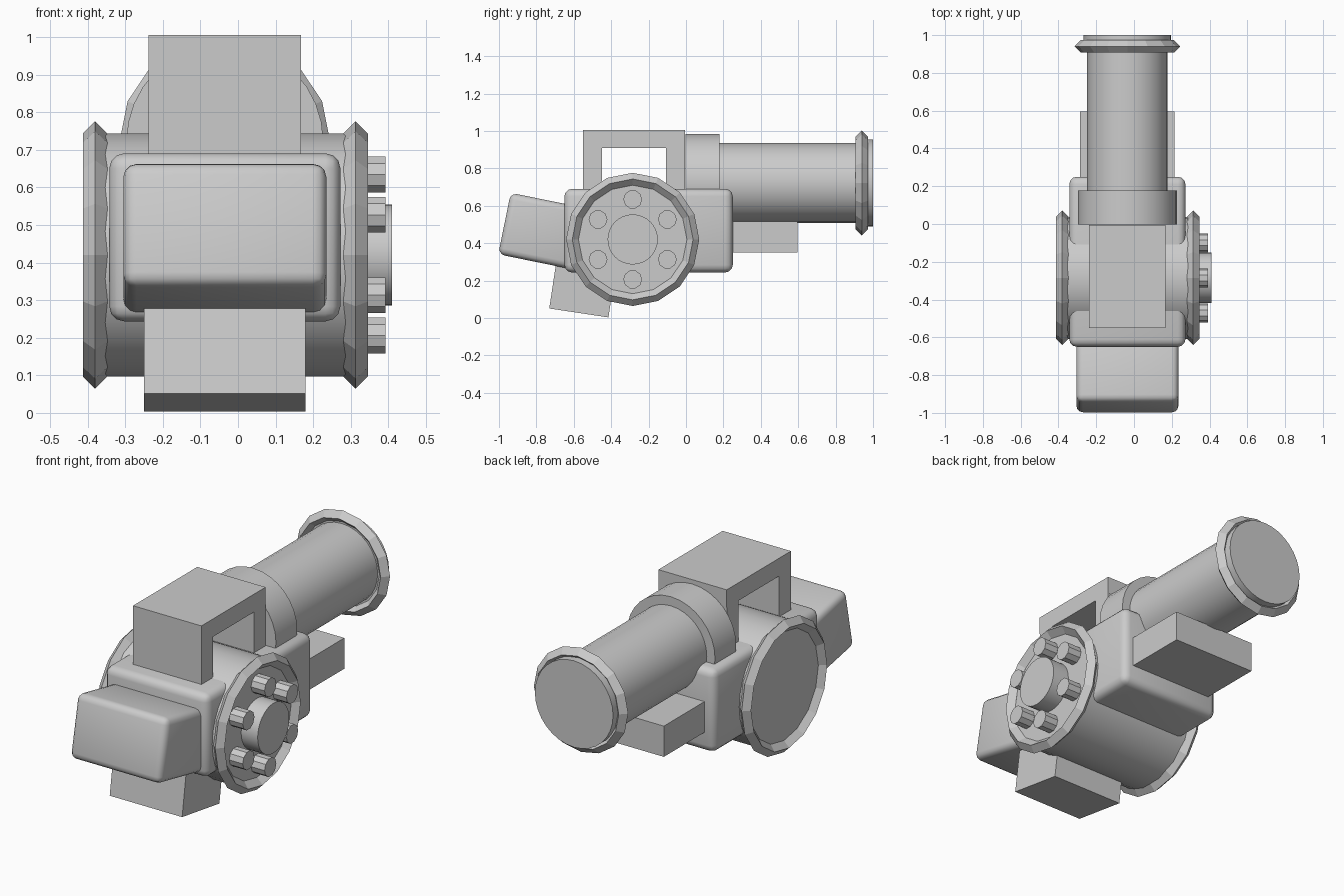
import bpy
from math import radians, sin, cos, pi

cube = bpy.data.objects.get("Cube")
if cube:
    bpy.data.objects.remove(cube, do_unlink=True)

GREY = (0.6, 0.6, 0.6, 1.0)
grey = bpy.data.materials.new("plain grey")
grey.use_nodes = True
grey.diffuse_color = GREY
grey.node_tree.nodes["Principled BSDF"].inputs["Base Color"].default_value = GREY

ALONG_X = (0, pi / 2, 0)
ALONG_Y = (-pi / 2, 0, 0)


def finish(name, smooth=True):
    ob = bpy.context.object
    ob.name = name
    ob.data.materials.append(grey)
    if smooth:
        bpy.ops.object.shade_smooth_by_angle(angle=radians(35))
    return ob


def box(name, centre, size, bevel=0, tilt=0):
    """Box, optionally tilted about x and with rounded edges."""
    bpy.ops.mesh.primitive_cube_add(size=1, location=centre, rotation=(radians(tilt), 0, 0))
    ob = bpy.context.object
    ob.scale = size
    bpy.ops.object.transform_apply(location=False, rotation=False, scale=True)
    if bevel:
        mod = ob.modifiers.new("rounding", 'BEVEL')
        mod.width = bevel
        mod.segments = 3
        bpy.ops.object.modifier_apply(modifier=mod.name)
    return finish(name, bool(bevel))


def cylinder(name, centre, radius, length, turn, sides=32):
    bpy.ops.mesh.primitive_cylinder_add(vertices=sides, radius=radius, depth=length,
                                        location=centre, rotation=turn)
    return finish(name)


def rim(name, centre, radius, turn):
    """Faceted ring with a diamond cross-section."""
    bpy.ops.mesh.primitive_torus_add(major_segments=16, minor_segments=4, major_radius=radius,
                                     minor_radius=0.033, location=centre, rotation=turn)
    return finish(name, False)


# Main housing and the drum through it
MID = -0.035
DRUM_Y, DRUM_Z = -0.285, 0.42
box("housing", (MID, -0.2, 0.467), (0.615, 0.9, 0.447), bevel=0.04)
cylinder("drum", (MID, DRUM_Y, DRUM_Z), 0.323, 0.694, ALONG_X)
for side, x in (("left", 0.313), ("right", -0.38)):
    rim(side + "_drum_rim", (x, DRUM_Y, DRUM_Z), 0.323, ALONG_X)

# Hub and ring of bolts on the left face
cylinder("hub", (0.355, DRUM_Y, DRUM_Z), 0.134, 0.11, ALONG_X)
for i in range(6):
    a = pi / 2 + i * pi / 3
    place = (0.347, DRUM_Y + 0.214 * cos(a), DRUM_Z + 0.214 * sin(a))
    cylinder("bolt_%d" % (i + 1), place, 0.05, 0.09, ALONG_X, sides=10)

# Front box and lower grip, both tilted
box("front_box", (MID, -0.75, 0.46), (0.54, 0.45, 0.335), bevel=0.035, tilt=-11.5)
box("lower_grip", (MID, -0.546, 0.205), (0.43, 0.32, 0.36), tilt=-8.6)

# Carrying handle: a top bar on two posts
box("handle_bar", (MID, -0.278, 0.957), (0.406, 0.545, 0.096))
for name, y in (("front", -0.5), ("back", -0.056)):
    box(name + "_handle_post", (MID, y, 0.77), (0.406, 0.1, 0.28))

# Rear barrel with collar, flange and end cap
BARREL_Z = 0.722
cylinder("barrel", (MID, 0.5, BARREL_Z), 0.213, 0.9, ALONG_Y)
cylinder("barrel_collar", (MID, 0.088, BARREL_Z), 0.262, 0.18, ALONG_Y)
rim("barrel_flange", (MID, 0.94, BARREL_Z), 0.247, ALONG_Y)
cylinder("barrel_end_cap", (MID, 0.965, BARREL_Z), 0.232, 0.07, ALONG_Y)

# Support block below the barrel
box("support_block", (MID, 0.39, 0.433), (0.5, 0.41, 0.165))
